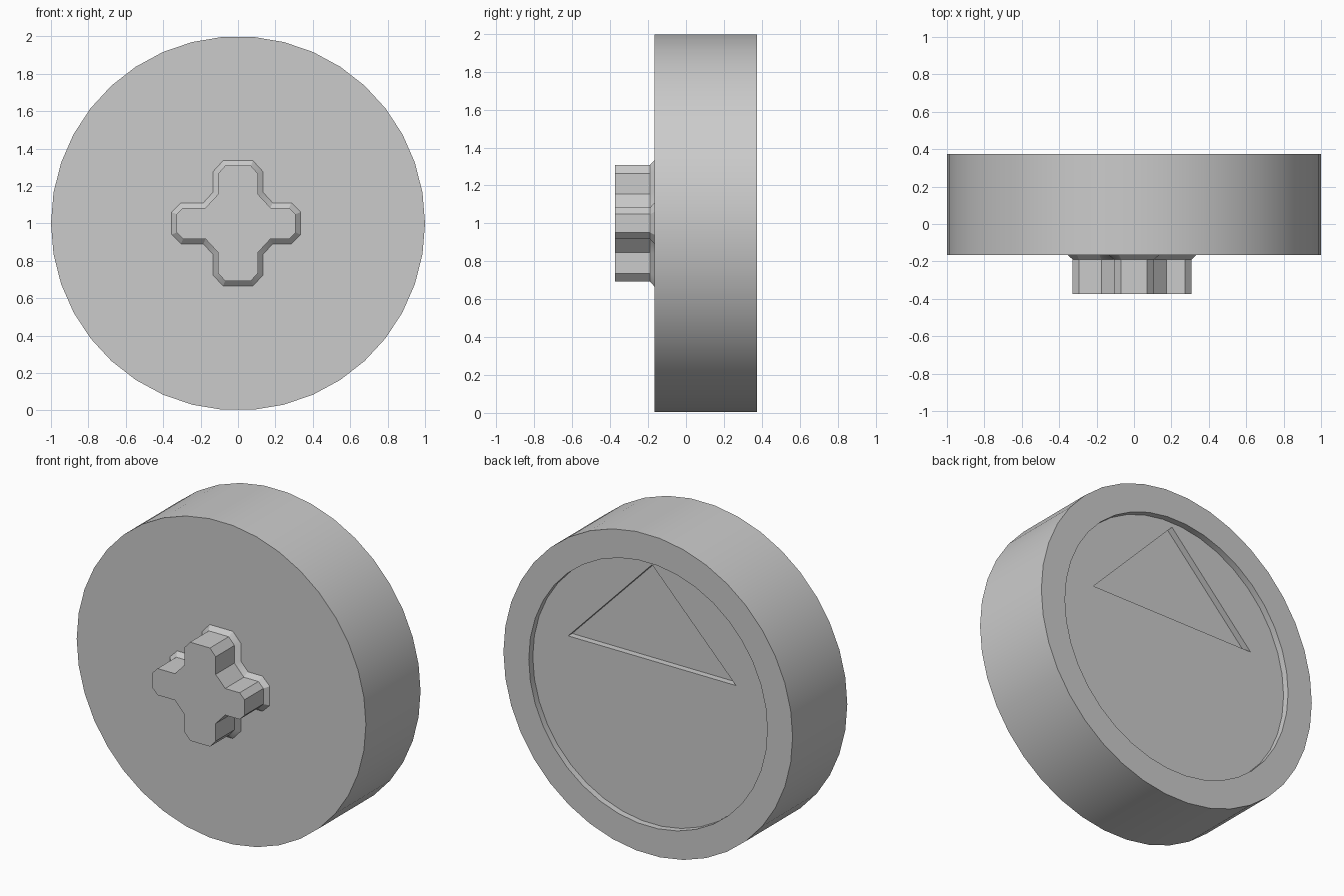
import bpy, bmesh, math

cube = bpy.data.objects.get("Cube")
if cube:
    bpy.data.objects.remove(cube, do_unlink=True)

grey = bpy.data.materials.new("light_grey")
grey.use_nodes = True
color = (0.6, 0.6, 0.6, 1)
grey.diffuse_color = color
grey.node_tree.nodes["Principled BSDF"].inputs["Base Color"].default_value = color

SIDES = 38
FRONT, BACK = -0.165, 0.375
RECESS = 0.04


def loft(name, rings):
    """Closed solid through (y, outline) rings, outlines in the x-z plane."""
    bm = bmesh.new()
    loops = [[bm.verts.new((x, y, z + 1)) for x, z in outline] for y, outline in rings]
    for a, b in zip(loops, loops[1:]):
        for i in range(len(a)):
            j = (i + 1) % len(a)
            bm.faces.new((a[i], a[j], b[j], b[i]))
    bm.faces.new(loops[0])
    bm.faces.new(loops[-1])
    bmesh.ops.recalc_face_normals(bm, faces=bm.faces)
    mesh = bpy.data.meshes.new(name)
    bm.to_mesh(mesh)
    bm.free()
    mesh.materials.append(grey)
    obj = bpy.data.objects.new(name, mesh)
    bpy.context.collection.objects.link(obj)
    return obj


def circle(radius):
    step = 2 * math.pi / SIDES
    return [(radius * math.cos(i * step), radius * math.sin(i * step)) for i in range(SIDES)]


def cross(inset):
    """Chamfered plus outline, shrunk evenly by inset."""
    d = inset * math.tan(math.pi / 8)

    def quarter(ex, ez):
        return [(ex - inset, 0.06 - d), (ex - 0.05 - d, 0.11 - inset),
                (0.185 - d, 0.11 - inset), (0.135 - inset, 0.165 - d),
                (0.135 - inset, ez - 0.06 - d), (0.08 - d, ez - inset)]

    right, left = quarter(0.335, 0.335), quarter(0.355, 0.335)
    half = right + [(-x, z) for x, z in reversed(left)]
    return half + [(x, -z) for x, z in reversed(half)]


def cut(target, cutter):
    mod = target.modifiers.new("cut", 'BOOLEAN')
    mod.operation = 'DIFFERENCE'
    mod.solver = 'EXACT'
    mod.object = cutter
    bpy.context.view_layer.objects.active = target
    bpy.ops.object.modifier_apply(modifier=mod.name)
    bpy.data.objects.remove(cutter, do_unlink=True)


# Round body with a shallow dish and a triangular pocket in its back
body = loft("round_body", [(FRONT, circle(1)), (BACK, circle(1))])
cut(body, loft("dish_cutter", [(BACK - RECESS, circle(0.825)), (BACK + 0.1, circle(0.825))]))
triangle = [(-0.58, 0.195), (0.58, 0.195), (0, 0.795)]
cut(body, loft("pocket_cutter", [(BACK - 2 * RECESS, triangle), (BACK + 0.1, triangle)]))

# Cross-shaped peg with a flared foot
peg = loft("cross_peg", [(FRONT, cross(0)), (-0.19, cross(0.027)), (-0.375, cross(0.027))])

# Smooth rim, crisp edges
bpy.ops.object.select_all(action='DESELECT')
for obj in (body, peg):
    obj.select_set(True)
bpy.context.view_layer.objects.active = body
bpy.ops.object.shade_smooth_by_angle(angle=math.radians(30))
